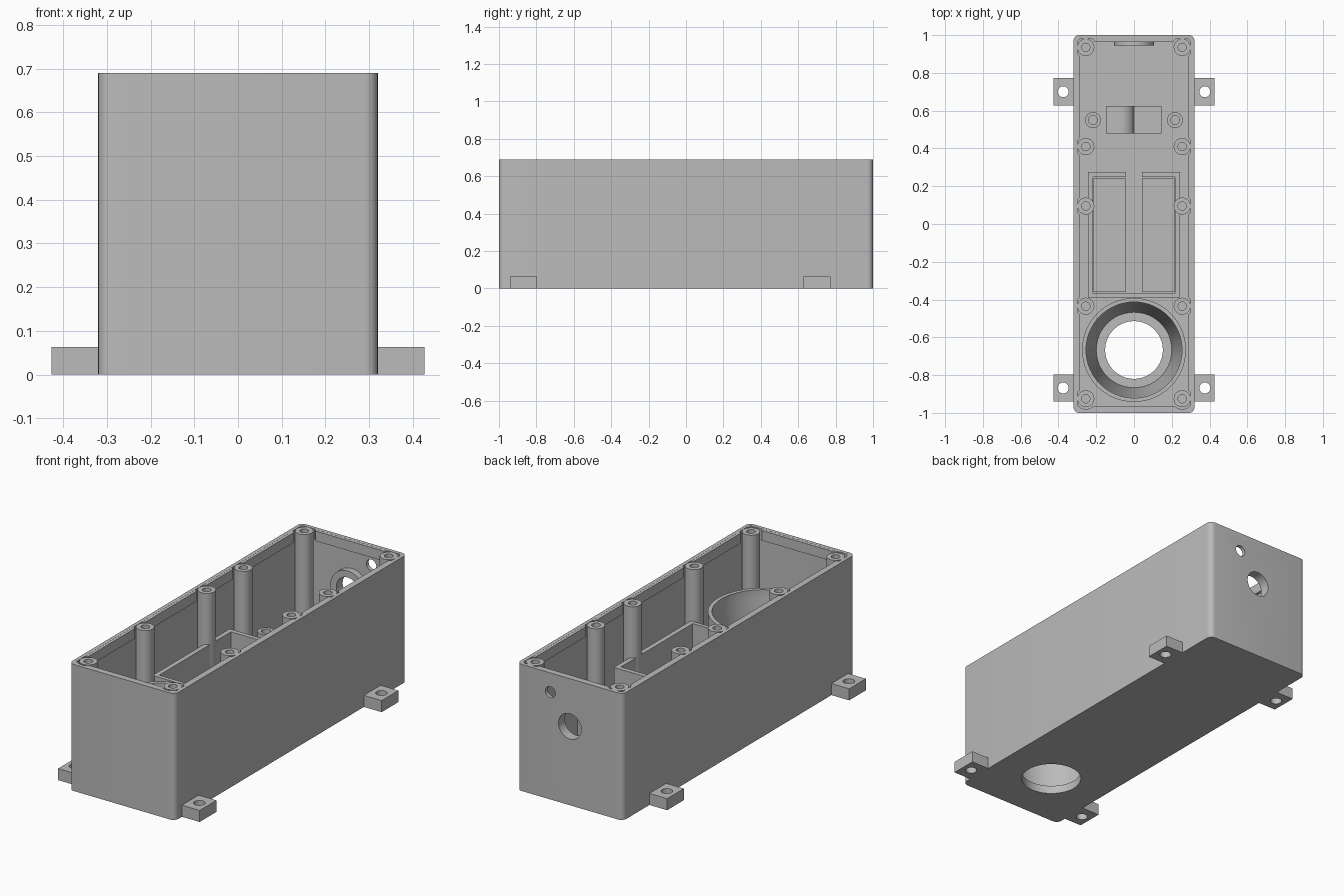
import bpy, bmesh, math
from mathutils import Matrix

cube = bpy.data.objects.get("Cube")
if cube:
    bpy.data.objects.remove(cube, do_unlink=True)

grey = bpy.data.materials.new("plain grey")
grey.use_nodes = True
grey.diffuse_color = (0.5, 0.5, 0.5, 1)
grey.node_tree.nodes["Principled BSDF"].inputs["Base Color"].default_value = (0.5, 0.5, 0.5, 1)

HEIGHT, FLOOR, WALL = 0.69, 0.045, 0.02
HALF_X, HALF_Y = 0.32, 1.0


def finish(name, bm):
    bmesh.ops.remove_doubles(bm, verts=bm.verts, dist=1e-5)
    bmesh.ops.recalc_face_normals(bm, faces=bm.faces)
    mesh = bpy.data.meshes.new(name)
    bm.to_mesh(mesh)
    bm.free()
    mesh.materials.append(grey)
    obj = bpy.data.objects.new(name, mesh)
    bpy.context.collection.objects.link(obj)
    smooth(obj)
    return obj


def smooth(obj):
    for poly in obj.data.polygons:
        poly.use_smooth = True
    obj.data.set_sharp_from_angle(angle=math.radians(30))


def prism(name, points, low, high, matrix=Matrix()):
    bm = bmesh.new()
    base = bm.faces.new([bm.verts.new((x, y, low)) for x, y in points])
    top = bmesh.ops.extrude_face_region(bm, geom=[base])["geom"]
    verts = [v for v in top if isinstance(v, bmesh.types.BMVert)]
    bmesh.ops.translate(bm, verts=verts, vec=(0, 0, high - low))
    bm.transform(matrix)
    return finish(name, bm)


def box(name, x0, x1, y0, y1, z0, z1):
    return prism(name, [(x0, y0), (x1, y0), (x1, y1), (x0, y1)], z0, z1)


def rounded(hx, hy, radius, steps=6):
    points = []
    for k, (sx, sy) in enumerate([(1, 1), (-1, 1), (-1, -1), (1, -1)]):
        for i in range(steps + 1):
            a = math.pi / 2 * (k + i / steps)
            points.append((sx * (hx - radius) + radius * math.cos(a),
                           sy * (hy - radius) + radius * math.sin(a)))
    return points


def lathe(name, profile, location, along_y=False, steps=40):
    """Revolve a closed (radius, height) profile."""
    bm = bmesh.new()
    rings = []
    for i in range(steps):
        a = math.tau * i / steps
        rings.append([bm.verts.new((r * math.cos(a), r * math.sin(a), z)) for r, z in profile])
    n = len(profile)
    for i in range(steps):
        a, b = rings[i], rings[(i + 1) % steps]
        for j in range(n):
            k = (j + 1) % n
            if profile[j][0] > 0 or profile[k][0] > 0:
                bm.faces.new([a[j], b[j], b[k], a[k]])
    turn = Matrix.Rotation(-math.pi / 2, 4, 'X') if along_y else Matrix()
    bm.transform(Matrix.Translation(location) @ turn)
    return finish(name, bm)


def cylinder(name, radius, low, high, location, along_y=False):
    return lathe(name, [(0, low), (radius, low), (radius, high), (0, high)], location, along_y)


def cut(obj, cutters):
    for cutter in cutters:
        cutter.hide_render = True
        mod = obj.modifiers.new("cut", 'BOOLEAN')
        mod.operation, mod.solver, mod.object = 'DIFFERENCE', 'EXACT', cutter
        bpy.context.view_layer.objects.active = obj
        bpy.ops.object.modifier_apply(modifier=mod.name)
        bpy.data.objects.remove(cutter, do_unlink=True)
    smooth(obj)


def tube_profile(outer, inner, low, high, depth):
    return [(0, low), (outer, low), (outer, high), (inner, high),
            (inner, high - depth), (0, high - depth)]


# Open-topped case with speaker opening and two holes in the back wall
CUP_Y = -0.667
case = prism("case", rounded(HALF_X, HALF_Y, 0.03), 0, HEIGHT)
cut(case, [
    prism("cavity", rounded(HALF_X - WALL, HALF_Y - WALL, 0.012), FLOOR, 1),
    cylinder("floor_hole", 0.153, -0.1, 0.2, (0, CUP_Y, 0)),
    cylinder("socket_hole", 0.069, -0.1, 0.1, (0, HALF_Y, 0.43), True),
    cylinder("lamp_hole", 0.03, -0.1, 0.1, (0.118, HALF_Y, 0.585), True),
])

# Lip inside the rim, cleared around the screw posts
POSTS = [(s * 0.255, y) for s in (-1, 1) for y in (0.935, 0.41, 0.095, -0.435, -0.925)]
lip = prism("rim_lip", rounded(HALF_X - 0.015, HALF_Y - 0.015, 0.012), HEIGHT - 0.055, HEIGHT - 0.0005)
cut(lip, [box("lip_opening", -0.285, 0.285, -0.964, 0.964, 0.5, 1)]
    + [cylinder("post_clearance", 0.055, 0.5, 1, (x, y, 0)) for x, y in POSTS])

# Tall screw posts and short standoffs
for x, y in POSTS:
    lathe("screw_post", tube_profile(0.045, 0.022, 0.03, HEIGHT - 0.001, 0.15), (x, y, 0), steps=28)
for s in (-1, 1):
    lathe("standoff", tube_profile(0.042, 0.024, 0.03, 0.3, 0.15), (s * 0.217, 0.55, 0), steps=28)

# Socket ring on the inside of the back wall
lathe("socket_ring", [(0.069, 0), (0.105, 0), (0.105, 0.043), (0.069, 0.043)],
      (0, 0.945, 0.43), along_y=True)

# Speaker cup with a sloping inside
lathe("speaker_cup", [(0.2, 0.03), (0.275, 0.03), (0.275, 0.42), (0.254, 0.42),
                      (0.254, 0.37), (0.2, FLOOR)], (0, CUP_Y, 0), steps=64)

# Battery bay: side walls, end walls with a cable gap, and raised pads
BAY_TOP = 0.41
for s in (-1, 1):
    xs = sorted((s * 0.243, s * 0.217))
    box("bay_side_wall", *xs, -0.39, 0.275, 0.03, BAY_TOP)
    xs = sorted((s * 0.243, s * 0.042))
    box("bay_back_wall", *xs, 0.25, 0.275, 0.03, BAY_TOP)
    xs = sorted((s * 0.215, s * 0.042))
    box("bay_pad", *xs, -0.36, 0.24, 0.03, 0.08)
box("bay_front_wall", -0.243, 0.243, -0.39, -0.368, 0.03, BAY_TOP)

# Block with a curved step on top, lying between the standoffs
curve = [(-0.07 + 0.07 * math.sin(a), 0.1 + 0.06 * math.cos(a))
         for a in (math.pi / 2 * i / 8 for i in range(9))]
outline = [(0.145, 0.03), (0.145, 0.1)] + curve[::-1] + [(-0.148, 0.16), (-0.148, 0.03)]
prism("curved_block", outline, -0.625, -0.48, Matrix.Rotation(math.pi / 2, 4, 'X'))

# Mounting tabs with screw holes
for s in (-1, 1):
    for y in (0.7, -0.868):
        xs = sorted((s * 0.31, s * 0.427))
        tab = box("mounting_tab", *xs, y - 0.072, y + 0.072, 0, 0.063)
        cut(tab, [cylinder("tab_hole", 0.029, -0.1, 0.2, (s * 0.375, y, 0))])
